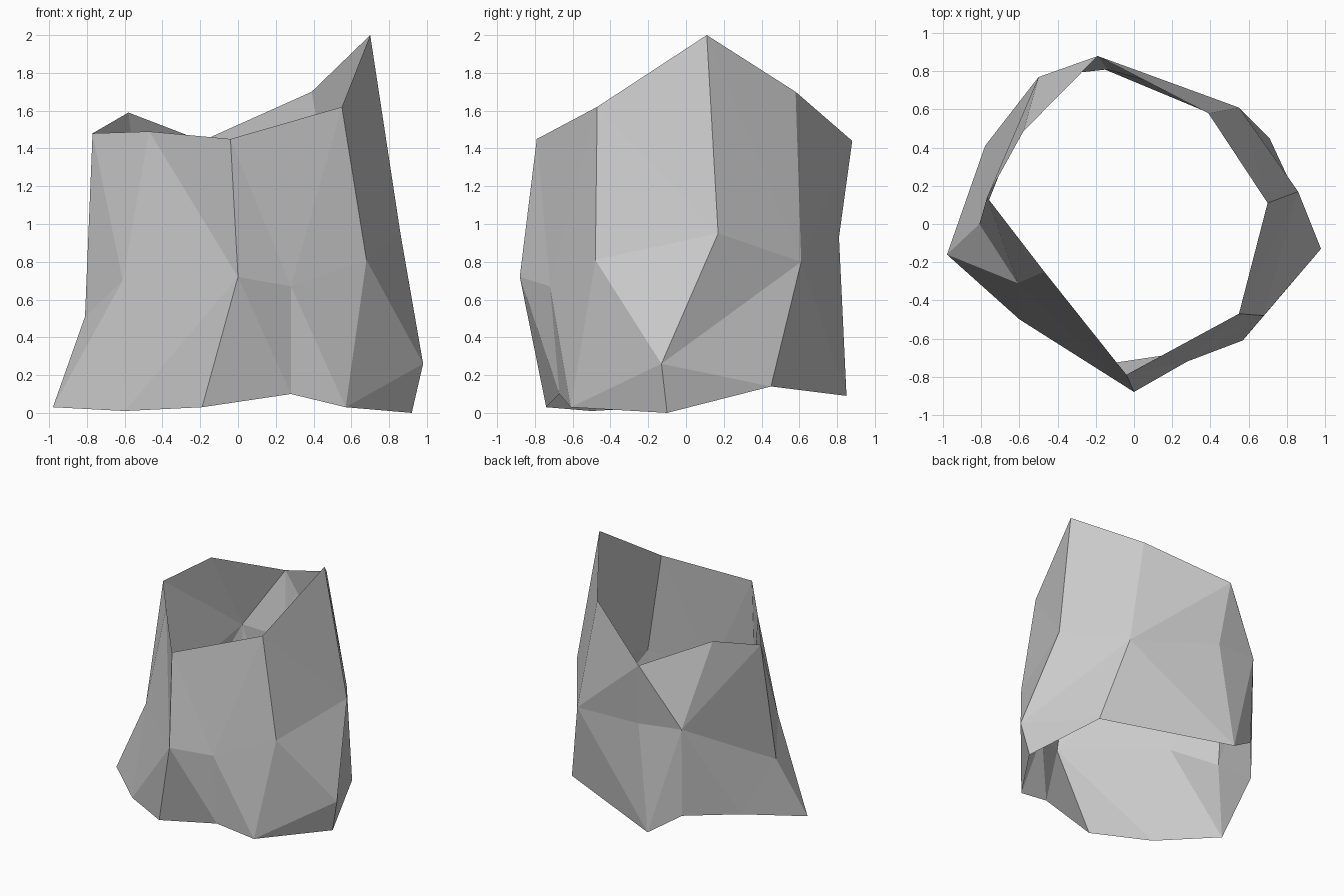
import bpy, bmesh

if "Cube" in bpy.data.objects:
    bpy.data.objects.remove(bpy.data.objects["Cube"])

# Three irregular rings, counter-clockwise seen from above
base = [(-.98, -.16, .03), (-.60, -.50, .01), (-.19, -.74, .03), (.28, -.67, .10),
        (.57, -.61, .03), (.98, -.13, .26), (.71, .45, .14), (-.25, .85, .09),
        (-.49, .75, .25), (-.78, .41, .21)]
waist = [(-.61, -.31, .70), (0, -.88, .72), (.28, -.72, .67), (.68, -.48, .81),
         (.86, .17, .95), (.55, .61, .80), (-.14, .81, .93), (-.50, .77, .96),
         (-.81, 0, .51)]
rim = [(-.47, -.25, 1.49), (-.04, -.79, 1.45), (.55, -.47, 1.62), (.70, .11, 2.0),
       (.39, .58, 1.70), (-.19, .88, 1.44), (-.58, .485, 1.59), (-.77, .14, 1.48)]

bm = bmesh.new()


def ring(points):
    return [bm.verts.new(p) for p in points]


def stitch(low, up, steps):
    """Triangle strip between two rings: l steps along the lower, u along the upper."""
    i = j = 0
    for s in steps:
        a, b = low[i % len(low)], up[j % len(up)]
        if s == "l":
            i += 1
            bm.faces.new((a, low[i % len(low)], b))
        else:
            j += 1
            bm.faces.new((a, up[j % len(up)], b))


# Open faceted wall
b, w, r = ring(base), ring(waist), ring(rim)
stitch(b, w, "lullululuulluullulu")
stitch(w, r, "lululluluulluullu")

# Small toe reaching the ground on the right
toe = bm.verts.new((.92, -.10, 0))
bm.faces.new((b[4], toe, b[5]))
bm.faces.new((toe, b[6], b[5]))

mesh = bpy.data.meshes.new("faceted_shell")
bm.to_mesh(mesh)
bm.free()
mat = bpy.data.materials.new("light grey")
mat.diffuse_color = (.6, .6, .6, 1)
mat.use_nodes = True
mat.node_tree.nodes["Principled BSDF"].inputs["Base Color"].default_value = mat.diffuse_color
mesh.materials.append(mat)
bpy.context.collection.objects.link(bpy.data.objects.new("faceted_shell", mesh))
